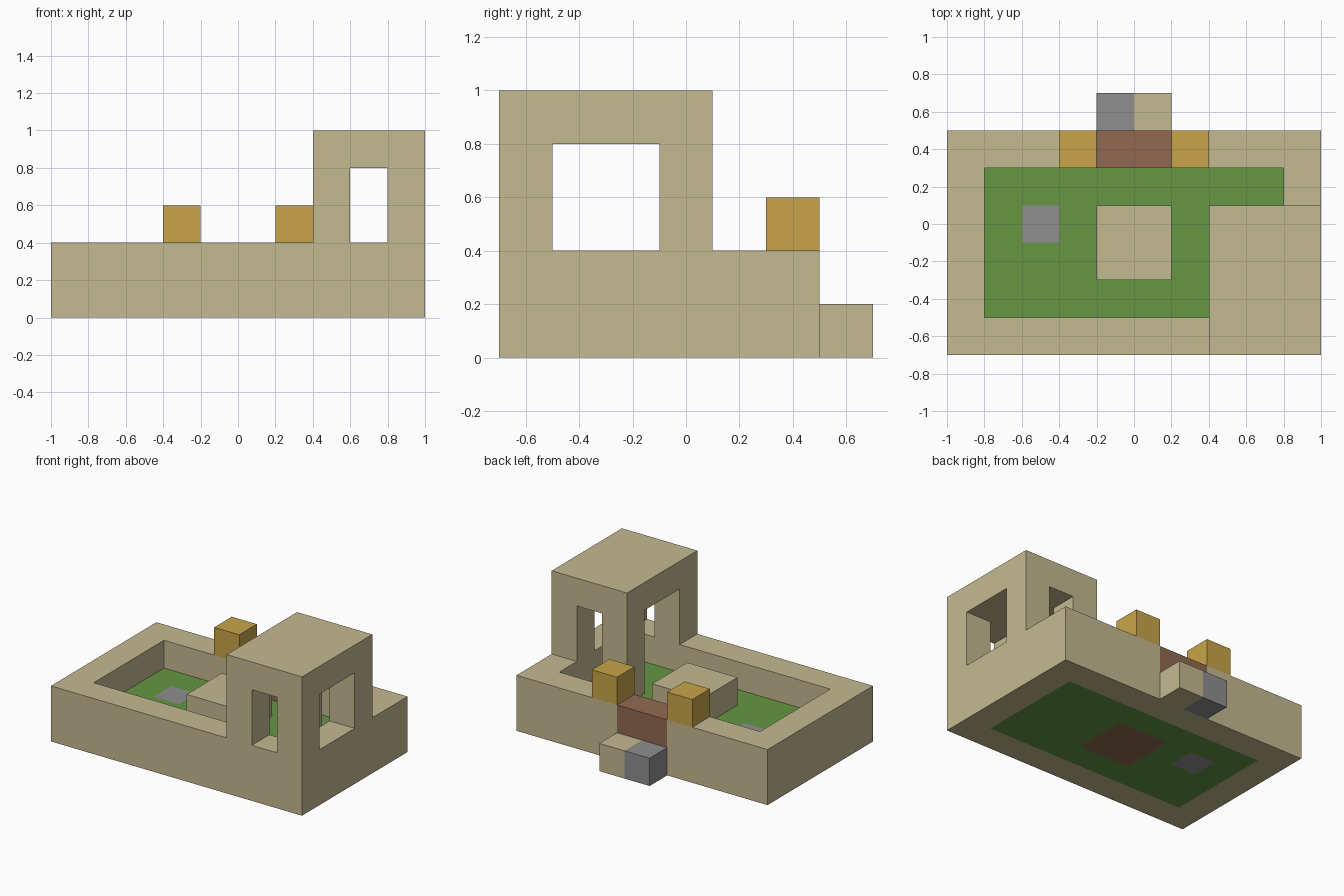
import bpy
import bmesh
from itertools import product
from mathutils import Vector

if "Cube" in bpy.data.objects:
    bpy.data.objects.remove(bpy.data.objects["Cube"], do_unlink=True)

CELL = 0.2
ORIGIN = Vector((-1.0, -0.7, 0.0))


def material(name, rgb):
    linear = [((c / 255 + 0.055) / 1.055) ** 2.4 for c in rgb]
    mat = bpy.data.materials.new(name)
    mat.use_nodes = True
    mat.diffuse_color = (*linear, 1)
    bsdf = mat.node_tree.nodes["Principled BSDF"]
    bsdf.inputs["Base Color"].default_value = (*linear, 1)
    bsdf.inputs["Roughness"].default_value = 0.9
    return mat


sandstone = material("sandstone", (197, 186, 145))
grass = material("grass green", (102, 150, 68))
gold = material("gold", (200, 165, 73))
wood = material("brown wood", (145, 106, 81))
stone = material("grey stone", (143, 143, 143))


def cells(box):
    """All grid cells inside a box given by its low and high corners."""
    low, high = box
    return set(product(*(range(a, b) for a, b in zip(low, high))))


def part(name, mat, solids, holes=()):
    """Build the outer skin of some block boxes after removing hole boxes."""
    filled = set().union(*map(cells, solids)).difference(*map(cells, holes))
    bm = bmesh.new()
    for cell in filled:
        for axis, side in product(range(3), (0, 1)):
            neighbour = list(cell)
            neighbour[axis] += 2 * side - 1
            if tuple(neighbour) in filled:
                continue
            # One square on the exposed side of this cell
            u, v = (axis + 1) % 3, (axis + 2) % 3
            corners = []
            for du, dv in ((0, 0), (1, 0), (1, 1), (0, 1)):
                p = Vector(cell)
                p[axis] += side
                p[u] += du
                p[v] += dv
                corners.append(bm.verts.new(ORIGIN + p * CELL))
            bm.faces.new(corners if side else corners[::-1])
    bmesh.ops.remove_doubles(bm, verts=bm.verts, dist=0.001)
    mesh = bpy.data.meshes.new(name)
    bm.to_mesh(mesh)
    bm.free()
    mesh.materials.append(mat)
    obj = bpy.data.objects.new(name, mesh)
    bpy.context.collection.objects.link(obj)


# Outer wall with the open yard and a gate notch at the back
yard = ((1, 1, 0), (9, 5, 2))
gate = ((4, 5, 1), (6, 6, 2))
part("outer_wall", sandstone, [((0, 0, 0), (10, 6, 2))], [yard, gate])
part("gate", wood, [gate])

# Yard floor with a flush stone and the footing of the centre block
footing = ((4, 2, 0), (6, 4, 1))
paving = ((2, 3, 0), (3, 4, 1))
part("yard_floor", grass, [((1, 1, 0), (9, 5, 1))], [footing, paving])
part("block_footing", wood, [footing])
part("paving_stone", stone, [paving])
part("centre_block", sandstone, [((4, 2, 1), (6, 4, 2))])

# Corner tower with openings through both directions, and its inner leg
part("corner_tower", sandstone,
     [((7, 0, 2), (10, 4, 5)), ((7, 3, 1), (8, 4, 2))],
     [((8, 0, 2), (9, 4, 4)), ((7, 1, 2), (10, 3, 4))])

# Gate posts
for side, x in (("right", 3), ("left", 6)):
    part(f"{side}_gate_post", gold, [((x, 5, 2), (x + 1, 6, 3))])

# Entrance steps
for side, x, mat in (("right", 4, stone), ("left", 5, sandstone)):
    part(f"{side}_step", mat, [((x, 6, 0), (x + 1, 7, 1))])
